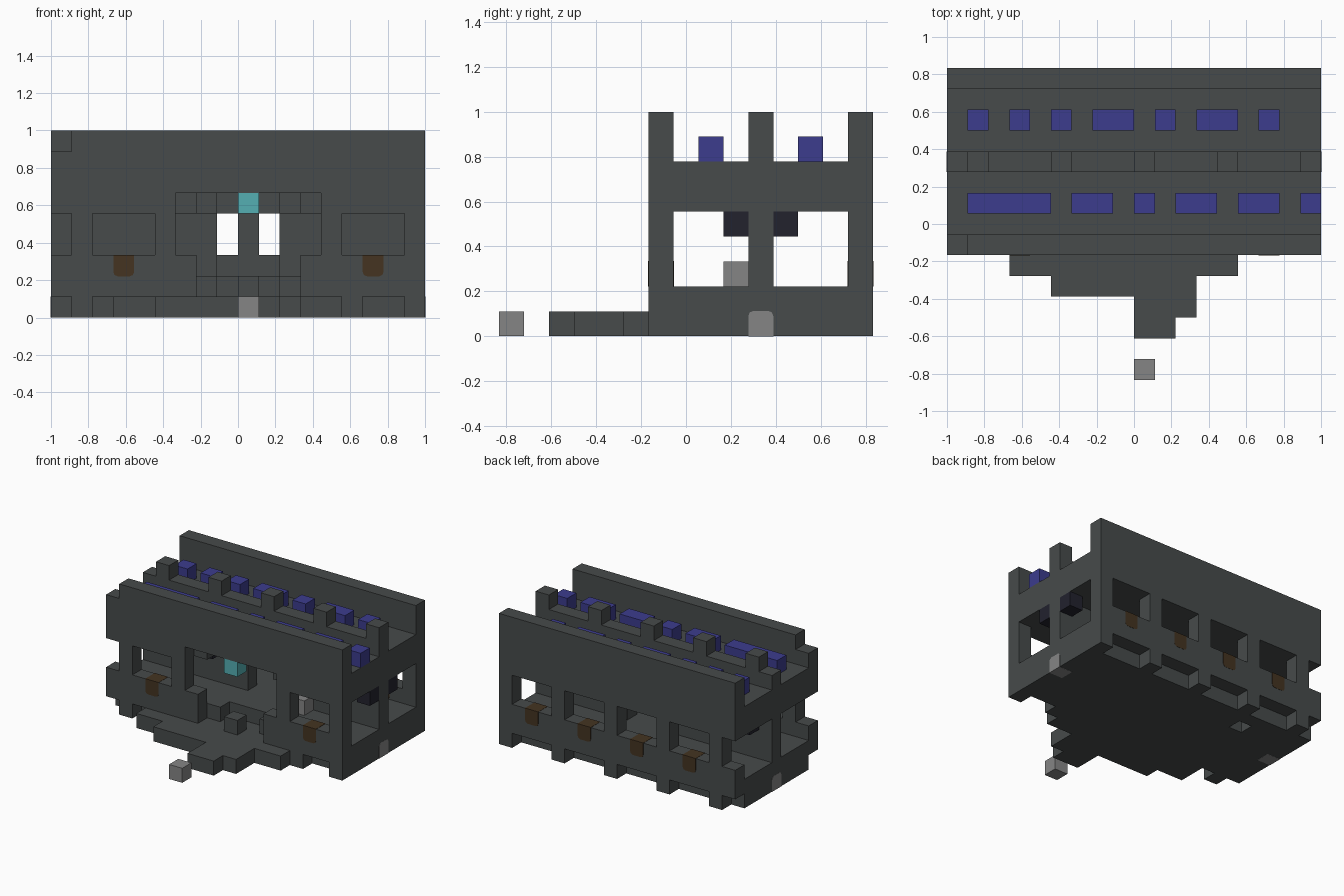
import bpy, bmesh
from mathutils import Vector

if "Cube" in bpy.data.objects:
    bpy.data.objects.remove(bpy.data.objects["Cube"], do_unlink=True)

U = 1 / 9                        # edge of one building block
ORIGIN = Vector((-1, -7.5 * U, 0))
FRONT, MIDDLE, BACK = 6, 10, 14  # block rows of the three long walls


def material(name, *rgb):
    m = bpy.data.materials.new(name)
    m.use_nodes = True
    m.diffuse_color = (*rgb, 1)
    m.node_tree.nodes["Principled BSDF"].inputs["Base Color"].default_value = (*rgb, 1)
    return m


stone = material("dark stone", 0.063, 0.070, 0.070)
blue = material("blue", 0.045, 0.045, 0.27)
grey = material("light grey", 0.235, 0.235, 0.235)
brown = material("brown", 0.058, 0.034, 0.015)
black = material("near black", 0.016, 0.016, 0.027)
cyan = material("cyan", 0.09, 0.43, 0.45)


def span(x, y, z):
    """Set of blocks; each argument is one index or an inclusive (low, high)."""
    r = [range(a[0], a[1] + 1) if isinstance(a, tuple) else (a,) for a in (x, y, z)]
    return {(i, j, k) for i in r[0] for j in r[1] for k in r[2]}


parts = []


def part(name, mat, cells):
    parts.append((name, mat, cells))


def build(name, mat, cells, solid):
    """Mesh of the blocks, keeping only faces that meet open air."""
    bm = bmesh.new()
    for c in cells:
        for axis in range(3):
            for side in (0, 1):
                n = list(c)
                n[axis] += 2 * side - 1
                if tuple(n) in solid:
                    continue
                quad = []
                for a, b in ((0, 0), (1, 0), (1, 1), (0, 1)):
                    p = [0, 0, 0]
                    p[axis], p[(axis + 1) % 3], p[(axis + 2) % 3] = side, a, b
                    quad.append(bm.verts.new(ORIGIN + U * (Vector(c) + Vector(p))))
                bm.faces.new(quad if side else quad[::-1])
    bmesh.ops.remove_doubles(bm, verts=bm.verts[:], dist=0.001)
    bmesh.ops.dissolve_limit(bm, angle_limit=0.01, verts=bm.verts[:], edges=bm.edges[:])
    finish(bm, name, mat)


def finish(bm, name, mat):
    mesh = bpy.data.meshes.new(name)
    bm.to_mesh(mesh)
    bm.free()
    mesh.materials.append(mat)
    bpy.context.collection.objects.link(bpy.data.objects.new(name, mesh))


def inset_block(name, mat, cell, axis, round_top):
    """Coloured block set in a wall, standing barely proud, two corners clipped."""
    bm = bmesh.new()
    bmesh.ops.create_cube(bm, size=U)
    edges = [e for e in bm.edges
             if abs((e.verts[0].co - e.verts[1].co)[axis]) > U / 2
             and (e.verts[0].co.z > 0) == round_top]
    bmesh.ops.bevel(bm, geom=edges, offset=0.2 * U, segments=2, profile=0.5, affect='EDGES')
    scale = Vector((1, 1, 1.03))
    scale[axis] = 1.03
    bmesh.ops.scale(bm, vec=scale, verts=bm.verts[:])
    for v in bm.verts:           # keep the ground block level with the ground
        v.co += ORIGIN + U * (Vector(cell) + Vector((0.5, 0.5, 0.5)))
        v.co.z = max(v.co.z, -0.001)
    finish(bm, name, mat)


WINDOWS = [(2, 4), (6, 8), (10, 12), (14, 16)]
POSTS = (1, 5, 9, 13, 17)

# Back wall: windows and gaps at the foot
back = span((0, 17), BACK, (0, 8))
for w in WINDOWS + [0]:
    back -= span(w, BACK, (3, 4)) | span(w, BACK, 0)
part("back_wall", stone, back)

# Front wall: two windows, stepped gateway, notched end
front = span((0, 17), FRONT, (0, 8))
for w in (WINDOWS[0], WINDOWS[3], 0):
    front -= span(w, FRONT, (3, 4))
front -= span((6, 12), FRONT, (3, 5)) | span((7, 11), FRONT, (1, 2))
front -= span(0, FRONT, 0) | span(2, FRONT, 0) | span((15, 16), FRONT, 0) | span(0, FRONT, 8)
part("front_wall", stone, front)

# Middle wall: central doorway and merlons
middle = span((0, 17), MIDDLE, (2, 4)) - span((8, 10), MIDDLE, (2, 4))
part("middle_wall", stone, middle)
parapet = span((0, 17), MIDDLE, 7)
for i in POSTS:
    parapet |= span(i, MIDDLE, 8)
part("parapet", stone, parapet)

# Floor and roof slabs, hollowed behind the gateway
part("floor", stone, span((0, 17), (7, 13), (0, 1)) - span((8, 10), 7, 1) - span(4, 12, 0))
part("roof", stone, span((0, 17), (7, 13), (5, 6)) - span((7, 11), 7, 5) - span((8, 10), 8, 5))

# Stepped terrace in front of the gateway
part("terrace", stone, span((3, 13), 5, 0) | span((5, 11), 4, 0)
     | span((9, 11), 3, 0) | span((9, 10), 2, 0))
part("entrance_step", stone, span(9, FRONT, 1))
part("gate_lamp", cyan, span(9, FRONT, 5))
part("path_block", grey, span(9, 0, 0))
part("inner_block", grey, span(12, 9, 2))

# Blue blocks along the two roof walks
for label, row, runs in (
        ("front", 8, ((1, 4), (6, 7), 9, (11, 12), (14, 15), 17)),
        ("back", 12, (1, 3, 5, (7, 8), 10, (12, 13), 15))):
    cells = set()
    for r in runs:
        cells |= span(r, row, 7)
    part(label + "_roof_blocks", blue, cells)

# Dark blocks hanging beside the middle wall
hanging = set()
for i in POSTS:
    if i != 9:
        hanging |= span(i, 9, 4) | span(i, 11, 4)
part("hanging_blocks", black, hanging)

solid = set().union(*(p[2] for p in parts))
for p in parts:
    build(*p, solid)

# Brown blocks under the windows, grey blocks at the ends of the middle wall
for i in (3, 7, 11, 15):
    inset_block("back_sill_block", brown, (i, BACK, 2), 1, False)
for i in (3, 15):
    inset_block("front_sill_block", brown, (i, FRONT, 2), 1, False)
for i in (0, 17):
    inset_block("end_block", grey, (i, MIDDLE, 0), 0, True)
